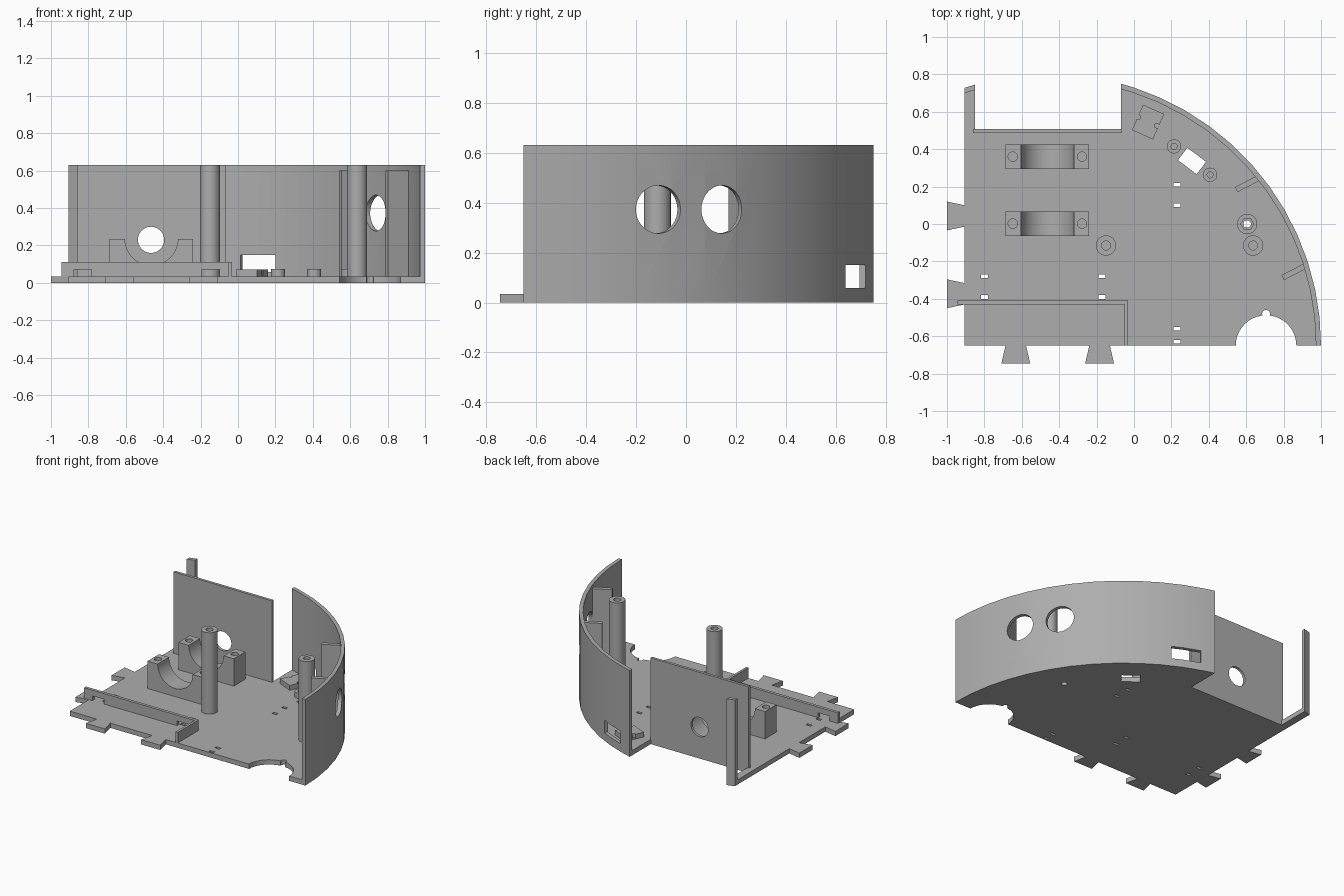
import bpy, bmesh, math
from math import cos, sin, radians, sqrt, pi
from mathutils import Matrix, Vector

cube = bpy.data.objects.get("Cube")
if cube:
    bpy.data.objects.remove(cube)

grey = bpy.data.materials.new("plain grey")
grey.use_nodes = True
GREY = (0.42, 0.42, 0.42, 1)
grey.diffuse_color = GREY
grey.node_tree.nodes["Principled BSDF"].inputs["Base Color"].default_value = GREY

CX, CY, R, WALL = -0.451, -0.65, 1.451, 0.027   # curved wall circle
T, H = 0.035, 0.63                              # floor thickness, full height


def prism(name, pts, z0, z1, matrix=None):
    """Extrude a flat outline from z0 to z1, then place it."""
    bm = bmesh.new()
    face = bm.faces.new([bm.verts.new((x, y, z0)) for x, y in pts])
    ext = bmesh.ops.extrude_face_region(bm, geom=[face])["geom"]
    moved = [g for g in ext if isinstance(g, bmesh.types.BMVert)]
    bmesh.ops.translate(bm, verts=moved, vec=(0, 0, z1 - z0))
    bmesh.ops.recalc_face_normals(bm, faces=bm.faces)
    if matrix:
        bm.transform(matrix)
    mesh = bpy.data.meshes.new(name)
    bm.to_mesh(mesh)
    bm.free()
    mesh.materials.append(grey)
    obj = bpy.data.objects.new(name, mesh)
    bpy.context.collection.objects.link(obj)
    return obj


def rect(x0, x1, y0, y1):
    return [(x0, y0), (x1, y0), (x1, y1), (x0, y1)]


def ring(r, n=32):
    return [(r * cos(2 * pi * i / n), r * sin(2 * pi * i / n)) for i in range(n)]


def box(name, x, y, w, d, z0, z1, turn=0):
    m = Matrix.Translation((x, y, 0)) @ Matrix.Rotation(radians(turn), 4, "Z")
    return prism(name, rect(-w / 2, w / 2, -d / 2, d / 2), z0, z1, m)


def cyl(name, x, y, r, z0, z1, n=32):
    return prism(name, ring(r, n), z0, z1, Matrix.Translation((x, y, 0)))


def rod(name, centre, direction, r, length):
    """Horizontal cylinder centred on a point."""
    m = Matrix.Translation(centre) @ Vector(direction).to_track_quat("Z", "Y").to_matrix().to_4x4()
    return prism(name, ring(r, 48), -length / 2, length / 2, m)


def cut(obj, cutters):
    """Subtract the cutters and remove them."""
    for c in cutters:
        mod = obj.modifiers.new("cut", "BOOLEAN")
        mod.operation, mod.solver, mod.object = "DIFFERENCE", "EXACT", c
        bpy.context.view_layer.objects.active = obj
        bpy.ops.object.modifier_apply(modifier=mod.name)
        bpy.data.objects.remove(c)


def arc_y(x, r):
    return CY + sqrt(r * r - (x - CX) ** 2)


def arc(r, x_end):
    """Arc in 6 degree steps from the front corner back to x_end."""
    steps = [(CX + r * cos(radians(a)), CY + r * sin(radians(a))) for a in range(0, 90, 6)]
    return [p for p in steps if p[0] > x_end + 0.01] + [(x_end, arc_y(x_end, r))]


# Floor plate with dovetail tongues on its left and front edges
XL, XS, XW, YB = -0.905, -0.85, -0.07, 0.487
IN = R - WALL
outline = arc(IN, XW) + [(XW, YB), (XS, YB), (XS, arc_y(XS, IN)), (XL, arc_y(XL, IN))]
for y in (0.043, -0.373):
    outline += [(XL, y + 0.057), (-1, y + 0.077), (-1, y - 0.077), (XL, y - 0.057)]
outline.append((XL, CY))
for x in (-0.632, -0.184):
    outline += [(x - 0.055, CY), (x - 0.077, -0.745), (x + 0.077, -0.745), (x + 0.055, CY)]
floor = prism("floor_plate", outline, 0, T)

slots = [(0.23, y) for y in (0.21, 0.10, -0.56, -0.63)]
slots += [(x, y) for x in (-0.80, -0.17) for y in (-0.28, -0.39)]
cutters = [box("slot", x, y, 0.037, 0.02, -0.1, 0.1) for x, y in slots]
cutters += [cyl("wheel_notch", 0.706, CY, 0.162, -0.1, 0.1, 40),
            cyl("cable_notch", 0.706, -0.48, 0.021, -0.1, 0.1),
            box("sensor_window", 0.31, 0.337, 0.125, 0.083, -0.1, 0.1, -37),
            cyl("bolt_hole", 0.605, 0, 0.02, -0.1, 0.1)]
cut(floor, cutters)

# Curved outer wall with two round sensor openings and a socket window
wall = prism("curved_wall", arc(R, XW) + arc(IN, XW)[::-1], 0, H)
AIM = radians(27.5)
aim = (cos(AIM), sin(AIM), 0)
cut(wall, [rod("eye", (0.885, -0.115, 0.373), aim, 0.096, 0.3),
           rod("eye", (0.755, 0.14, 0.373), aim, 0.096, 0.3),
           box("window", 0.112, 0.665, 0.205, 0.2, 0.058, 0.15, -23.5)])

# Short wall post at the end of the left strip
prism("strip_post", [(XL, arc_y(XL, IN)), (XS, arc_y(XS, IN)),
                     (XS, arc_y(XS, R)), (XL, arc_y(XL, R))], 0, H)

# Flat back panel with a round opening
panel = prism("back_panel", rect(-0.862, -0.067, YB, 0.507), 0, H)
cut(panel, [rod("opening", (-0.465, 0.5, 0.23), (0, 1, 0), 0.07, 0.2)])

# Motor cradles
for y in (0.36, 0.002):
    cradle = box("motor_cradle", -0.463, y, 0.447, 0.132, T, 0.235)
    cut(cradle, [rod("saddle", (-0.463, y, 0.236), (0, 1, 0), 0.142, 0.3)]
        + [cyl("screw_hole", -0.463 + s * 0.185, y, 0.025, 0.1, 0.3) for s in (-1, 1)])

# Low L-shaped battery wall with strap notches
rail = prism("battery_wall", [(-0.943, -0.43), (-0.05, -0.43), (-0.05, CY), (-0.032, CY),
                              (-0.032, -0.408), (-0.943, -0.408)], T, 0.112)
cut(rail, [box("strap_notch", x, -0.42, 0.093, 0.1, 0, 0.07) for x in (-0.83, -0.145)])

# Tall hollow posts and short standoffs: x, y, radius, hole radius, top, hole sides
for name, x, y, r, hole, top, n in (
        ("tall_post", -0.15, -0.115, 0.054, 0.024, H, 32),
        ("tall_post", 0.637, -0.115, 0.054, 0.024, H, 32),
        ("nut_standoff", 0.605, 0, 0.054, 0.034, 0.075, 6),
        ("small_standoff", 0.214, 0.415, 0.038, 0.016, 0.075, 32),
        ("small_standoff", 0.407, 0.263, 0.038, 0.016, 0.075, 32)):
    post = cyl(name, x, y, r, T, top)
    cut(post, [cyl("bore", x, y, hole, max(0, top - 0.25), top + 0.1, n)])

# Socket mounting block
block = box("socket_block", 0.075, 0.545, 0.123, 0.148, T, 0.07, -24)
cut(block, [cyl("pin_hole", x, y, 0.012, 0.04, 0.1, 16) for x, y in ((0.024, 0.57), (0.122, 0.525))])

# Sensor holder tabs between the curved wall and the floor
for x, y in ((0.605, 0.214), (0.853, -0.257)):
    box("sensor_tab", x, y, 0.13, 0.03, T, 0.6, 27.5)

# Smooth the round faces, keep the edges sharp
bpy.ops.object.select_all(action="DESELECT")
for obj in bpy.context.collection.objects:
    if obj.type == "MESH" and grey.name in obj.data.materials:
        obj.select_set(True)
        bpy.context.view_layer.objects.active = obj
bpy.ops.object.shade_smooth_by_angle(angle=radians(30))
